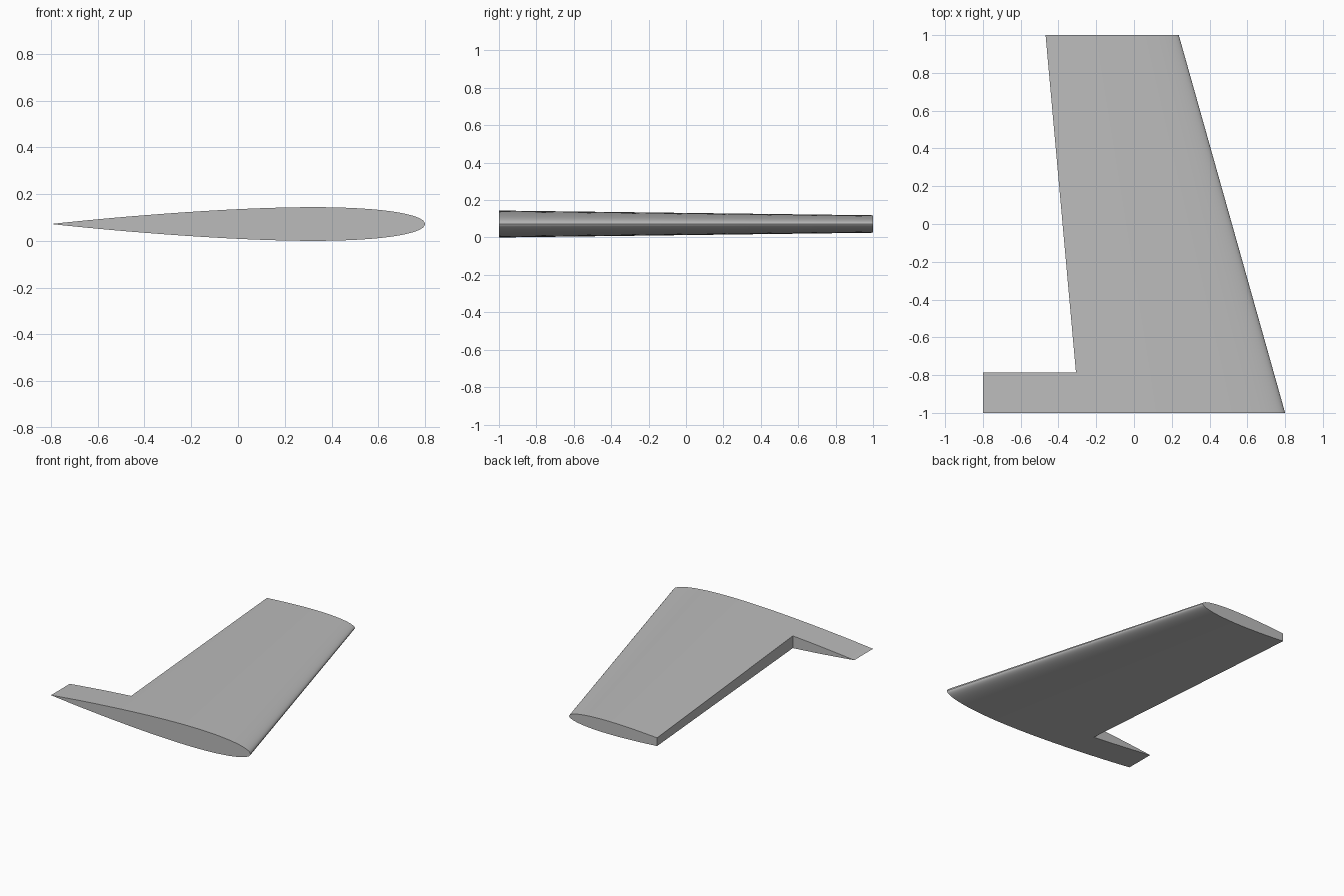
import bpy, bmesh, math

cube = bpy.data.objects.get("Cube")
if cube:
    bpy.data.objects.remove(cube, do_unlink=True)

THICKNESS = 0.09          # section thickness as a fraction of chord
HINGE = 0.68              # chord fraction where the flap bay begins
TRAIL_X, MID_Z = -0.8, 0.072
ROOT_Y, BAY_Y, TIP_Y = -1.0, -0.785, 1.0
ROOT_LEAD, TIP_LEAD = 0.8, 0.237
NOSE_STEPS, TAIL_STEPS = 24, 8

# Chord fractions: dense at the nose, with one exactly at the hinge line
nose = [HINGE * (1 - math.cos(i / NOSE_STEPS * math.pi / 2)) for i in range(NOSE_STEPS + 1)]
tail = [HINGE + (1 - HINGE) * i / TAIL_STEPS for i in range(1, TAIL_STEPS + 1)]


def half_height(t):
    """Symmetric airfoil with a closed trailing edge."""
    return 5 * THICKNESS * (0.2969 * math.sqrt(t) - 0.126 * t - 0.3516 * t**2
                            + 0.2843 * t**3 - 0.1036 * t**4)


def section(bm, y, fractions):
    """Ring of vertices running upper rear, nose, lower rear."""
    lead = ROOT_LEAD + (TIP_LEAD - ROOT_LEAD) * (y - ROOT_Y) / (TIP_Y - ROOT_Y)
    chord = lead - TRAIL_X
    ring = [(t, 1) for t in reversed(fractions)] + [(t, -1) for t in fractions[1:]]
    if fractions[-1] == 1:
        ring.pop()        # upper and lower surfaces share the trailing edge
    return [bm.verts.new((lead - t * chord, y, MID_Z + s * chord * half_height(t)))
            for t, s in ring]


def skin(bm, a, b):
    """Closed strip of quads between two rings."""
    n = len(a)
    for i in range(n):
        j = (i + 1) % n
        bm.faces.new((a[i], a[j], b[j], b[i]))


bm = bmesh.new()
root = section(bm, ROOT_Y, nose + tail)
bay = section(bm, BAY_Y, nose + tail)
tip = section(bm, TIP_Y, nose)
front = bay[TAIL_STEPS:TAIL_STEPS + len(tip)]

skin(bm, root, bay)       # full-chord root
skin(bm, front, tip)      # outer panel, including the flat hinge wall
bm.faces.new(root)
bm.faces.new(tip)
bm.faces.new(bay[TAIL_STEPS + len(tip) - 1:] + bay[:TAIL_STEPS + 1])  # bay side wall
bmesh.ops.recalc_face_normals(bm, faces=bm.faces)

mesh = bpy.data.meshes.new("wing_panel")
bm.to_mesh(mesh)
bm.free()
wing = bpy.data.objects.new("wing_panel", mesh)
bpy.context.collection.objects.link(wing)

# Plain grey finish
grey = bpy.data.materials.new("light_grey")
grey.use_nodes = True
colour = (0.5, 0.5, 0.5, 1)
grey.diffuse_color = colour
grey.node_tree.nodes["Principled BSDF"].inputs["Base Color"].default_value = colour
mesh.materials.append(grey)

bpy.ops.object.select_all(action="DESELECT")
wing.select_set(True)
bpy.context.view_layer.objects.active = wing
bpy.ops.object.shade_smooth_by_angle(angle=math.radians(30))
